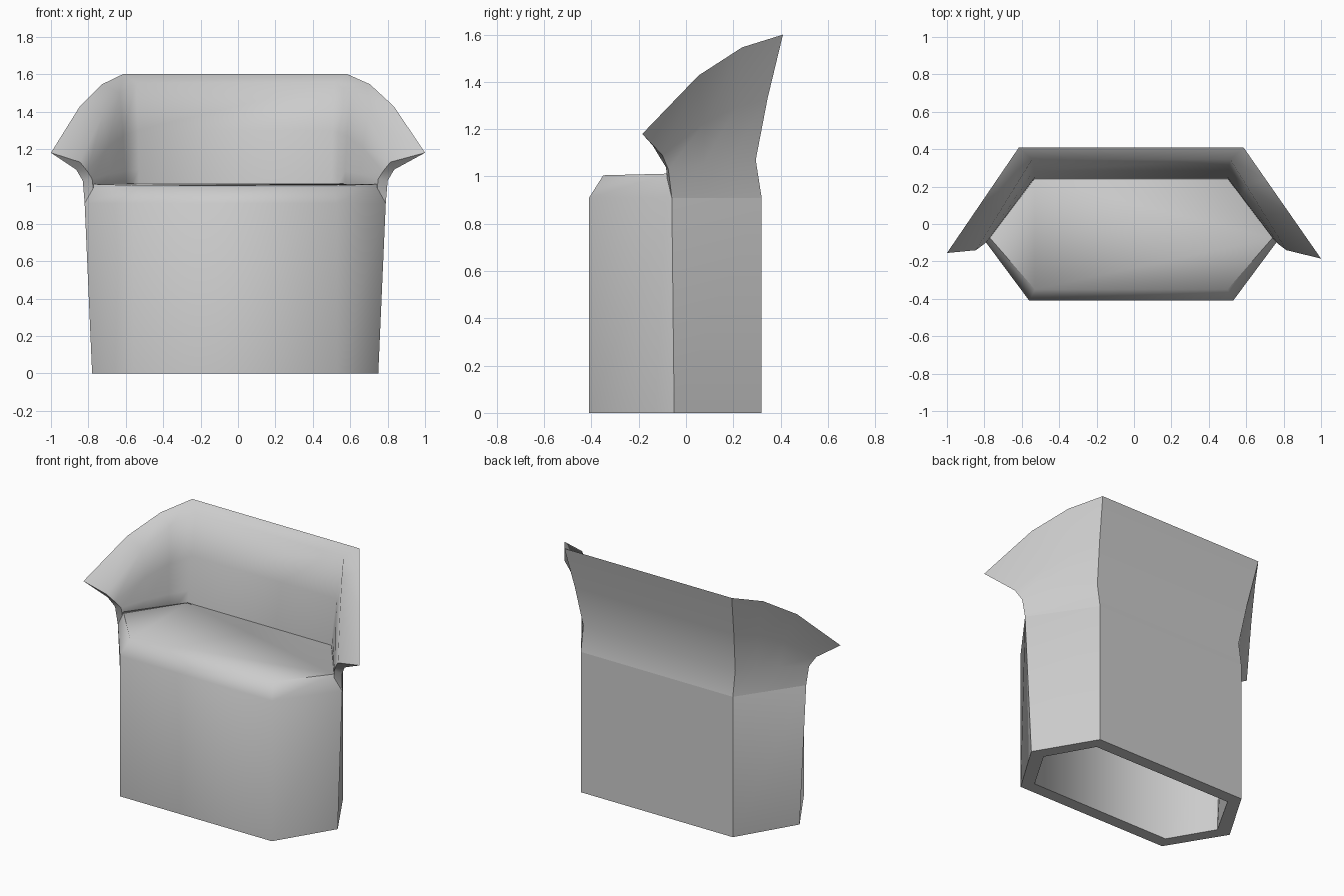
import bpy, bmesh
from mathutils import Vector

if "Cube" in bpy.data.objects:
    bpy.data.objects.remove(bpy.data.objects["Cube"])

CX = -0.015  # the model is very slightly off-centre in x


def finish(name, bm, angle, sharp=None):
    bmesh.ops.recalc_face_normals(bm, faces=bm.faces)
    if sharp:
        for e in bm.edges:
            if sharp(e):
                e.smooth = False
    me = bpy.data.meshes.new(name)
    bm.to_mesh(me)
    bm.free()
    ob = bpy.data.objects.new(name, me)
    bpy.context.collection.objects.link(ob)
    bpy.ops.object.select_all(action='DESELECT')
    ob.select_set(True)
    bpy.context.view_layer.objects.active = ob
    bpy.ops.object.shade_smooth_by_angle(angle=angle)
    return ob


def bridge(bm, a, b):
    n = len(a)
    for i in range(n):
        bm.faces.new((a[i], a[(i + 1) % n], b[(i + 1) % n], b[i]))


def hexagon(bm, front, side, back):
    """Six-sided ring from three half-width points, mirrored in x."""
    right = [front, side, back]
    pts = [(CX + x, y, z) for x, y, z in right]
    pts += [(CX - x, y, z) for x, y, z in reversed(right)]
    return [bm.verts.new(p) for p in pts]


# Hollow hexagonal base with a bevelled seat on top
bm = bmesh.new()
rings = [
    hexagon(bm, (.505, -.33, .92), (.70, -.05, .92), (.505, .24, .92)),
    hexagon(bm, (.505, -.33, 0), (.67, -.05, 0), (.505, .24, 0)),
    hexagon(bm, (.545, -.41, 0), (.765, -.05, 0), (.545, .32, 0)),
    hexagon(bm, (.545, -.41, .91), (.805, -.06, .91), (.545, .32, .91)),
    hexagon(bm, (.515, -.35, 1.005), (.755, -.075, 1.012), (.515, .24, 1.015)),
]
for a, b in zip(rings, rings[1:]):
    bridge(bm, a, b)
bm.faces.new(rings[0])
bm.faces.new(rings[-1])
finish("seat_base", bm, 1.06,
       lambda e: all(v.co.y > .2 for v in e.verts))

# Cross-sections of the backrest: outer side upwards, then inner side downwards
corner = [(.545, .32, .91), (.545, .295, 1.07), (.57, .345, 1.33), (.60, .41, 1.6),
          (.53, .345, 1.555), (.52, .285, 1.30), (.515, .25, 1.09), (.515, .24, .95)]
wing_end = [(.805, -.06, .91), (.815, -.075, 1.03), (.85, -.10, 1.09), (1.0, -.17, 1.18),
            (.83, -.14, 1.13), (.79, -.11, 1.08), (.765, -.085, 1.04), (.755, -.075, .95)]
bulge = [0, .1, .5, 1, 1, .5, .1, 0]


def section(bm, t, s):
    """Section a fraction t along the wing on side s (+1 right, -1 left)."""
    verts = []
    for i, (a, b) in enumerate(zip(corner, wing_end)):
        p = Vector(a).lerp(Vector(b), t)
        p.z += .33 * t * (1 - t) * bulge[i]
        x = CX + s * p.x
        if i == 3:  # the two wing tips differ a little
            x += .015 * t
            p.y -= .015 * t * s
        verts.append(bm.verts.new((x, p.y, p.z)))
    return verts


# Flared wrap-around backrest with pointed wings
bm = bmesh.new()
steps = (0, .29, .6, 1)
cols = [section(bm, t, 1) for t in reversed(steps)]
cols += [section(bm, t, -1) for t in steps]
for a, b in zip(cols, cols[1:]):
    bridge(bm, a, b)
for c in (cols[0], cols[-1]):
    for i in range(3):
        bm.faces.new((c[i], c[i + 1], c[6 - i], c[7 - i]))
outer_corners = {v for c in (cols[3], cols[4]) for v in c[:4]}
outer_ids = [v.co.copy() for v in outer_corners]


def is_back_corner(e):
    a, b = e.verts
    on = all(any((v.co - p).length < 1e-5 for p in outer_ids) for v in (a, b))
    return on and abs(a.co.x - b.co.x) < .1


finish("backrest", bm, 1.06, is_back_corner)
